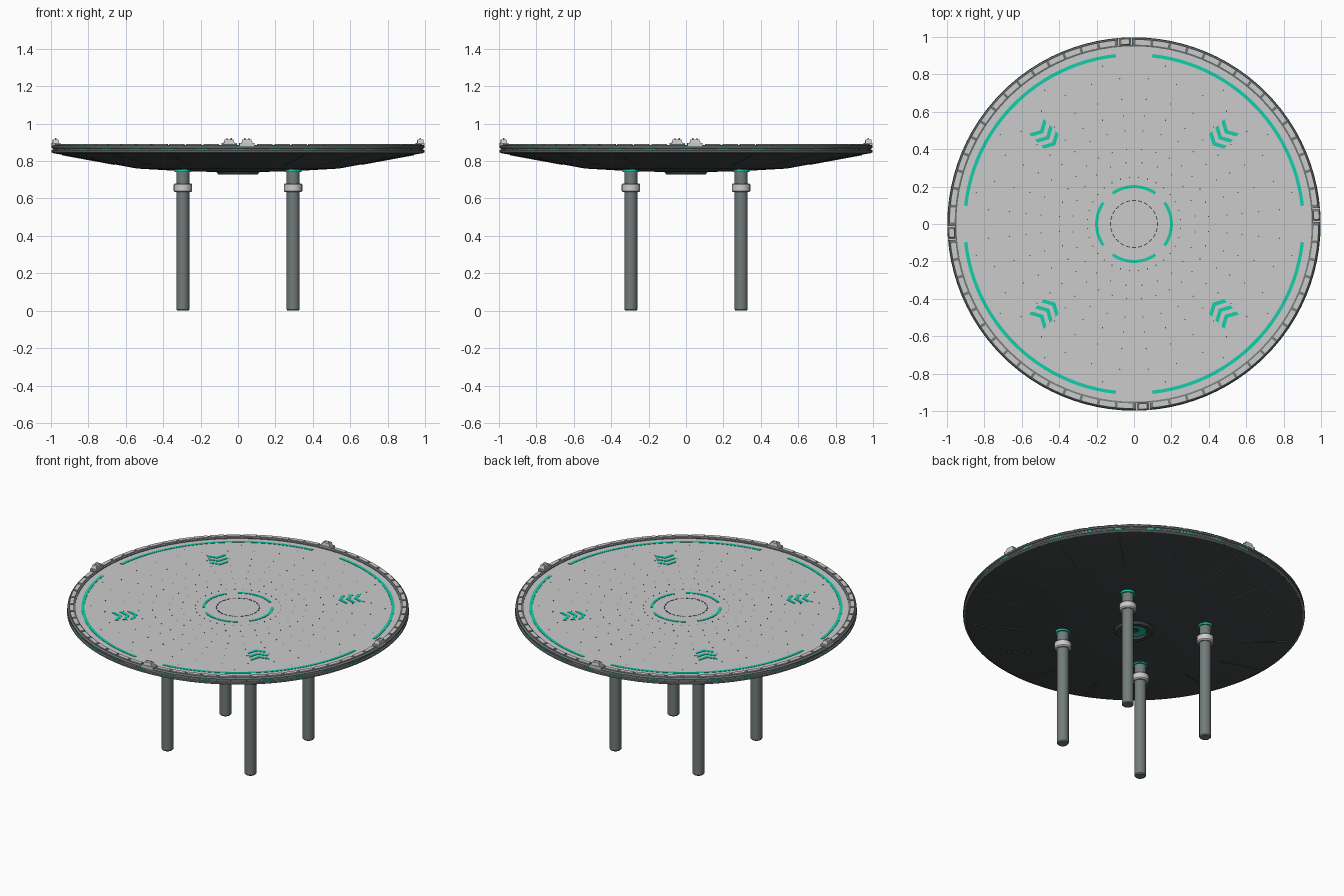
import bpy, bmesh
from math import sin, cos, pi, radians
from mathutils import Matrix, Vector

if "Cube" in bpy.data.objects:
    bpy.data.objects.remove(bpy.data.objects["Cube"])


def material(name, rgb):
    m = bpy.data.materials.new(name)
    m.diffuse_color = (*rgb, 1)
    m.use_nodes = True
    m.node_tree.nodes["Principled BSDF"].inputs["Base Color"].default_value = m.diffuse_color
    return m


LIGHT = material("light_grey", (0.55, 0.58, 0.57))
PALE = material("pale_trim", (0.66, 0.68, 0.68))
STEEL = material("steel", (0.17, 0.20, 0.195))
DARK = material("dark_shell", (0.055, 0.065, 0.066))
TEAL = material("teal_paint", (0.006, 0.62, 0.40))


def finish(name, bm, mat, smooth=True):
    bmesh.ops.remove_doubles(bm, verts=bm.verts, dist=1e-5)
    bmesh.ops.recalc_face_normals(bm, faces=bm.faces)
    me = bpy.data.meshes.new(name)
    bm.to_mesh(me)
    bm.free()
    me.materials.append(mat)
    ob = bpy.data.objects.new(name, me)
    bpy.context.collection.objects.link(ob)
    if smooth:
        bpy.ops.object.select_all(action='DESELECT')
        ob.select_set(True)
        bpy.context.view_layer.objects.active = ob
        bpy.ops.object.shade_smooth_by_angle(angle=radians(30))
    return ob


def lathe(bm, profile, n, centre=(0, 0), closed=False):
    cx, cy = centre
    vs = [bm.verts.new((cx + r, cy, z)) for r, z in profile]
    pairs = list(zip(vs, vs[1:])) + ([(vs[-1], vs[0])] if closed else [])
    es = [bm.edges.new(p) for p in pairs]
    bmesh.ops.spin(bm, geom=vs + es, cent=(cx, cy, 0), axis=(0, 0, 1),
                   angle=2 * pi, steps=n, use_duplicate=False)


def lathe_object(name, profile, mat, n=96, closed=False):
    bm = bmesh.new()
    lathe(bm, profile, n, closed=closed)
    return finish(name, bm, mat)


def prism(bm, pts, z0, z1):
    low = [bm.verts.new((x, y, z0)) for x, y in pts]
    high = [bm.verts.new((x, y, z1)) for x, y in pts]
    bm.faces.new(low[::-1])
    bm.faces.new(high)
    k = len(pts)
    for i in range(k):
        j = (i + 1) % k
        bm.faces.new((low[i], low[j], high[j], high[i]))


def arc(bm, r0, r1, z0, z1, mid, half, n=4):
    # Curved slab spanning mid +/- half degrees
    angles = [radians(mid - half + 2 * half * i / n) for i in range(n + 1)]
    for a, b in zip(angles, angles[1:]):
        prism(bm, [(r0 * cos(a), r0 * sin(a)), (r1 * cos(a), r1 * sin(a)),
                   (r1 * cos(b), r1 * sin(b)), (r0 * cos(b), r0 * sin(b))], z0, z1)


def turn(pts, deg):
    a = radians(deg)
    return [(x * cos(a) - y * sin(a), x * sin(a) + y * cos(a)) for x, y in pts]


# Deck, underside shell and rim
lathe_object("deck", [(0, 0.88), (0.955, 0.88), (0.955, 0.85)], LIGHT)
lathe_object("underside_shell", [(0.985, 0.85), (0.985, 0.842), (0.54, 0.76),
                                 (0.28, 0.745), (0.07, 0.741)], DARK)
lathe_object("rim", [(0.95, 0.87), (0.95, 0.884), (0.956, 0.887), (0.988, 0.887),
                     (0.996, 0.88), (0.996, 0.871), (0.99, 0.868), (0.99, 0.86),
                     (0.998, 0.857), (0.998, 0.848), (0.985, 0.841), (0.97, 0.85)],
             STEEL, closed=True)

# Segmented light tiles on the rim and teal dashes round its edge
bm = bmesh.new()
for i in range(64):
    arc(bm, 0.959, 0.984, 0.884, 0.892, (i + 0.5) * 360 / 64, 2.4, 2)
finish("rim_tiles", bm, PALE, False)
bm = bmesh.new()
for i in range(32):
    arc(bm, 0.975, 0.993, 0.861, 0.867, i * 360 / 32, 2.0, 2)
finish("rim_dashes", bm, TEAL, False)

# Painted deck arcs and chevrons pointing inwards
bm = bmesh.new()
for q in range(4):
    arc(bm, 0.896, 0.914, 0.879, 0.882, 45 + 90 * q, 38.8, 24)
    arc(bm, 0.192, 0.208, 0.879, 0.882, 90 * q, 35, 12)
finish("painted_arcs", bm, TEAL, False)
bm = bmesh.new()
for q in range(4):
    for k in range(3):
        r = 0.595 + 0.046 * k
        for s in (1, -1):
            arm = [(r, 0), (r + 0.022, 0), (r + 0.052, 0.055 * s), (r + 0.03, 0.055 * s)]
            prism(bm, turn(arm, 45 + 90 * q), 0.879, 0.882)
finish("painted_chevrons", bm, TEAL, False)

# Centre seam ring and small deck studs
bm = bmesh.new()
for i in range(24):
    arc(bm, 0.123, 0.128, 0.879, 0.8815, i * 15, 5, 2)
for r, n in ((0.25, 32), (0.33, 24), (0.40, 32), (0.50, 32), (0.58, 32),
             (0.67, 32), (0.78, 32), (0.86, 16)):
    for i in range(n):
        a = 2 * pi * (i + 0.5) / n
        prism(bm, [(r * cos(a) + 0.0035 * cos(k * pi / 3),
                    r * sin(a) + 0.0035 * sin(k * pi / 3)) for k in range(6)],
              0.879, 0.8812)
finish("deck_studs", bm, DARK, False)

# Four edge beacons: base block, tapered housing, pair of pins
bm = bmesh.new()
for q in range(4):
    ang = 2.8 + 90 * q
    def block(x0, x1, y0, y1, z0, z1):
        prism(bm, turn([(x0, y0), (x1, y0), (x1, y1), (x0, y1)], ang), z0, z1)
    block(0.953, 0.997, -0.04, 0.04, 0.88, 0.896)
    lift = Matrix.Rotation(radians(ang), 4, 'Z') @ Matrix.Translation((0.976, 0, 0.905))
    top = bmesh.ops.create_cube(bm, size=1, matrix=Matrix.Diagonal((0.036, 0.06, 0.022, 1)))
    for v in top['verts']:
        if v.co.z > 0:
            v.co.x *= 0.8
            v.co.y *= 0.75
        v.co = lift @ v.co
    for y in (-0.012, 0.012):
        block(0.972, 0.978, y - 0.003, y + 0.003, 0.91, 0.922)
finish("edge_beacons", bm, LIGHT, False)

# Radial ribs under the shell, following its slope
bm = bmesh.new()
slope = (0.842 - 0.76) / (0.985 - 0.54)
for i in range(16):
    rot = Matrix.Rotation(i * pi / 8, 4, 'Z')
    ends = []
    for r in (0.66, 0.94):
        z = 0.76 + (r - 0.54) * slope
        ends.append([bm.verts.new(rot @ Vector((r, y, z + dz)))
                     for y, dz in ((-0.003, 0.002), (0.003, 0.002), (0, -0.003))])
    a, b = ends
    bm.faces.new(a)
    bm.faces.new(b[::-1])
    for k in range(3):
        j = (k + 1) % 3
        bm.faces.new((a[k], a[j], b[j], b[k]))
finish("underside_ribs", bm, STEEL, False)

# Recessed hub underneath
lathe_object("hub_ring", [(0.118, 0.746), (0.105, 0.728), (0.078, 0.728), (0.07, 0.745)],
             DARK, 48, True)
lathe_object("hub_lamp", [(0.075, 0.741), (0.032, 0.744), (0.032, 0.75)], TEAL, 48)
lathe_object("hub_core", [(0, 0.746), (0.034, 0.746)], DARK, 32)

# Legs with sockets and collars
for name, profile, mat, n in (
        ("legs", [(0, 0), (0.03, 0), (0.035, 0.006), (0.035, 0.76), (0, 0.76)], STEEL, 16),
        ("leg_collars", [(0.034, 0.634), (0.044, 0.634), (0.05, 0.641), (0.05, 0.674),
                         (0.044, 0.68), (0.034, 0.68)], PALE, 16),
        ("leg_sockets", [(0.034, 0.742), (0.044, 0.742), (0.044, 0.757)], TEAL, 24)):
    bm = bmesh.new()
    for x in (-0.295, 0.295):
        for y in (-0.295, 0.295):
            lathe(bm, profile, n, (x, y))
    finish(name, bm, mat)
